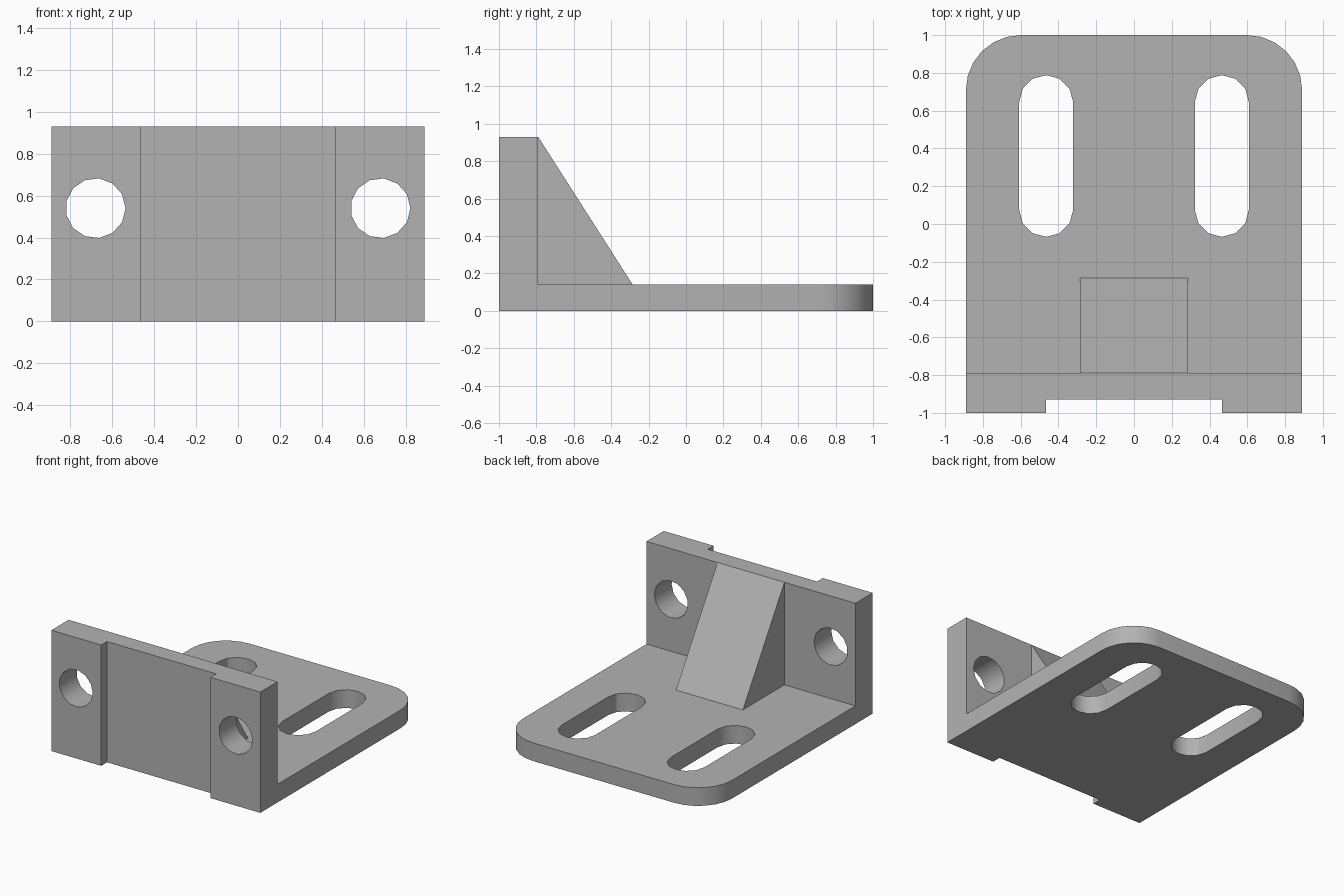
import bpy
import bmesh
from math import pi, sin, cos
from mathutils import Matrix

if "Cube" in bpy.data.objects:
    bpy.data.objects.remove(bpy.data.objects["Cube"], do_unlink=True)

W, FRONT, BACK = 0.89, -1.0, 1.0          # half width and depth limits
WALL_BACK, WALL_TOP = -0.79, 0.93         # upright flange
PLATE_TOP = 0.14
RECESS_X, RECESS_Y = 0.465, -0.93         # shallow channel in the front
RIB_X, RIB_BACK = 0.285, -0.285
CORNER_R, HOLE_R = 0.29, 0.143

grey = bpy.data.materials.new("plain grey")
grey.use_nodes = True
colour = (0.45, 0.45, 0.45, 1)
grey.diffuse_color = colour
grey.node_tree.nodes["Principled BSDF"].inputs["Base Color"].default_value = colour


def arc(cx, cy, r, start, end, steps):
    angles = [start + (end - start) * i / steps for i in range(steps + 1)]
    return [(cx + r * cos(a), cy + r * sin(a)) for a in angles]


def prism(name, outline, low, high, frame=Matrix()):
    """Extrude a flat outline from low to high, then turn it by frame."""
    bm = bmesh.new()
    face = bm.faces.new([bm.verts.new((u, v, low)) for u, v in outline])
    top = bmesh.ops.extrude_face_region(bm, geom=[face])["geom"]
    bmesh.ops.translate(bm, vec=(0, 0, high - low),
                        verts=[g for g in top if isinstance(g, bmesh.types.BMVert)])
    bm.transform(frame)
    bmesh.ops.recalc_face_normals(bm, faces=bm.faces)
    mesh = bpy.data.meshes.new(name)
    bm.to_mesh(mesh)
    bm.free()
    mesh.materials.append(grey)
    obj = bpy.data.objects.new(name, mesh)
    bpy.context.collection.objects.link(obj)
    return obj


def combine(target, other, operation):
    mod = target.modifiers.new(operation.title(), "BOOLEAN")
    mod.object, mod.operation, mod.solver = other, operation, "EXACT"
    bpy.context.view_layer.objects.active = target
    bpy.ops.object.modifier_apply(modifier=mod.name)
    bpy.data.objects.remove(other, do_unlink=True)


# Front edge with the channel, shared by the plate and the flange
front_edge = [(-W, FRONT), (-RECESS_X, FRONT), (-RECESS_X, RECESS_Y),
              (RECESS_X, RECESS_Y), (RECESS_X, FRONT), (W, FRONT)]

# Base plate with rounded back corners
cx, cy = W - CORNER_R, BACK - CORNER_R
back_edge = arc(cx, cy, CORNER_R, 0, pi / 2, 6) + arc(-cx, cy, CORNER_R, pi / 2, pi, 6)
bracket = prism("mounting_bracket", front_edge + back_edge, 0, PLATE_TOP)

# Upright flange
flange = prism("flange", front_edge + [(W, WALL_BACK), (-W, WALL_BACK)], 0, WALL_TOP)
combine(bracket, flange, "UNION")

# Sloping rib, its side profile (y, z) extruded along x; overlaps into the solid
side_frame = Matrix(((0, 0, 1, 0), (1, 0, 0, 0), (0, 1, 0, 0), (0, 0, 0, 1)))
inner_y, inner_z = WALL_BACK - 0.06, PLATE_TOP - 0.06
rib = prism("rib", [(inner_y, inner_z), (RIB_BACK, inner_z), (RIB_BACK, PLATE_TOP),
                    (WALL_BACK, WALL_TOP), (inner_y, WALL_TOP)], -RIB_X, RIB_X, side_frame)
combine(bracket, rib, "UNION")

# Bolt holes through the flange and slots through the plate
front_frame = Matrix.Rotation(pi / 2, 4, "X")
for side in (-1, 1):
    hole = prism("hole_cutter", arc(side * 0.68, 0.54, HOLE_R, 0, 2 * pi, 13)[:-1],
                 0.6, 1.2, front_frame)
    combine(bracket, hole, "DIFFERENCE")
    x = side * 0.465
    slot = (arc(x, 0.645, HOLE_R, 0, pi, 6) + arc(x, 0.075, HOLE_R, pi, 2 * pi, 6))
    combine(bracket, prism("slot_cutter", slot, -0.2, 0.4), "DIFFERENCE")

bpy.ops.object.select_all(action="DESELECT")
bracket.select_set(True)
bpy.context.view_layer.objects.active = bracket
bpy.ops.object.shade_smooth_by_angle(angle=pi / 6)
